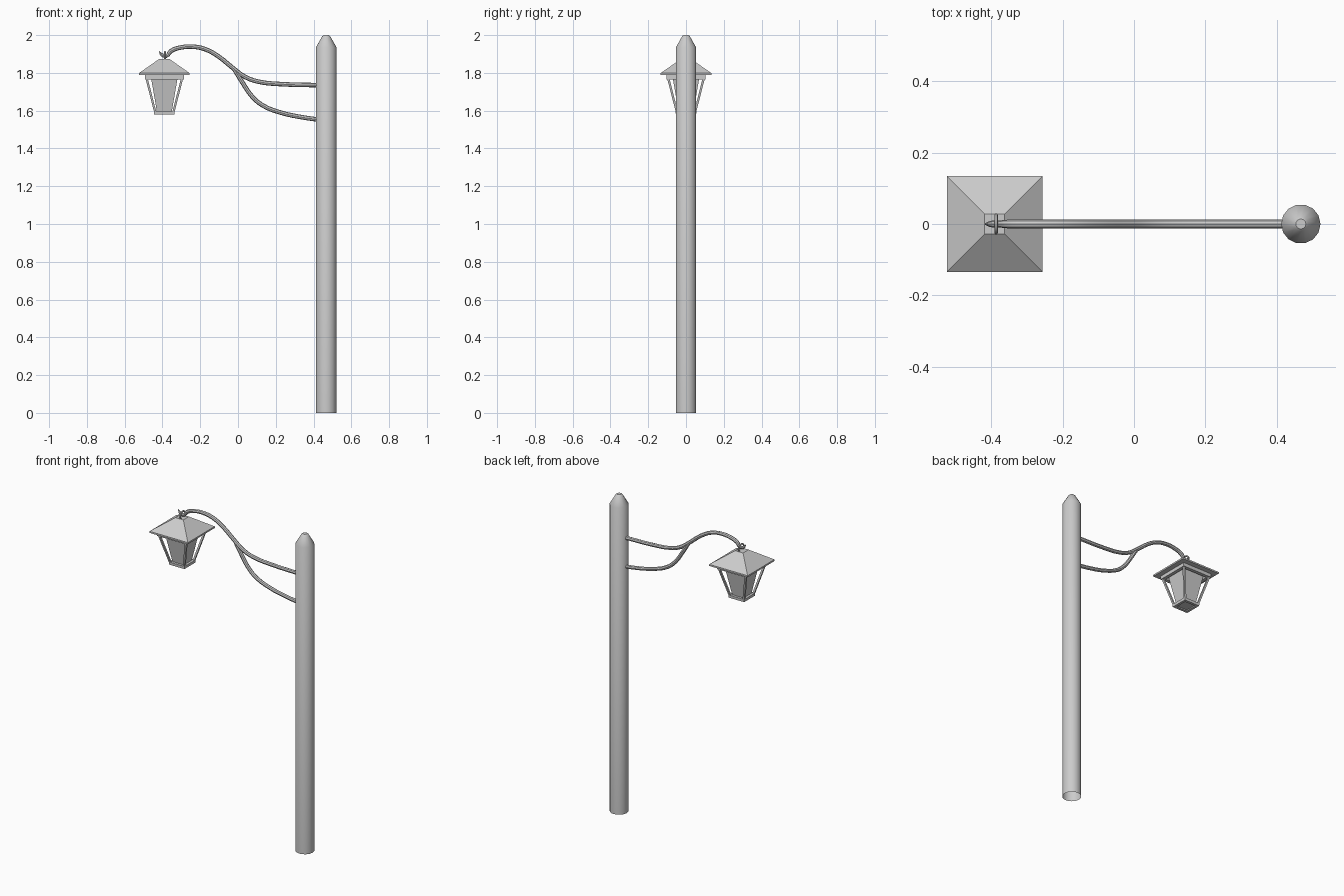
import bpy, bmesh
from math import cos, sin, pi, radians
from mathutils import Vector

if "Cube" in bpy.data.objects:
    bpy.data.objects.remove(bpy.data.objects["Cube"])

POLE_X, LAMP_X = 0.467, -0.39


def finish(name, bm, smooth=False):
    bmesh.ops.recalc_face_normals(bm, faces=bm.faces)
    me = bpy.data.meshes.new(name)
    bm.to_mesh(me)
    bm.free()
    ob = bpy.data.objects.new(name, me)
    bpy.context.collection.objects.link(ob)
    if smooth:
        shade(ob)
    return ob


def shade(ob):
    bpy.ops.object.select_all(action='DESELECT')
    ob.select_set(True)
    bpy.context.view_layer.objects.active = ob
    bpy.ops.object.shade_smooth_by_angle(angle=radians(35))


def loft(bm, rings, loop=False, caps=(True, True)):
    """Skin a list of equal-length point rings."""
    vs = [[bm.verts.new(p) for p in r] for r in rings]
    n = len(vs[0])
    pairs = list(zip(vs, vs[1:])) + ([(vs[-1], vs[0])] if loop else [])
    for a, b in pairs:
        for i in range(n):
            j = (i + 1) % n
            bm.faces.new((a[i], a[j], b[j], b[i]))
    if not loop:
        for use, r in zip(caps, (vs[0], vs[-1])):
            if use:
                bm.faces.new(r)


def polygon(x, y, r, z, n):
    return [(x + r * cos(2 * pi * i / n), y + r * sin(2 * pi * i / n), z) for i in range(n)]


def square(h, z, x=LAMP_X, y=0):
    return [(x - h, y - h, z), (x + h, y - h, z), (x + h, y + h, z), (x - h, y + h, z)]


def square_part(name, profile, loop=False):
    bm = bmesh.new()
    loft(bm, [square(h, z) for h, z in profile], loop)
    return finish(name, bm)


def tube(name, pts, radius, radii=None):
    cu = bpy.data.curves.new(name, 'CURVE')
    cu.dimensions = '3D'
    cu.bevel_depth, cu.bevel_resolution, cu.resolution_u = radius, 2, 3
    cu.use_fill_caps = True
    sp = cu.splines.new('BEZIER')
    sp.bezier_points.add(len(pts) - 1)
    for i, (bp, (x, z)) in enumerate(zip(sp.bezier_points, pts)):
        bp.co = (x, 0, z)
        bp.handle_left_type = bp.handle_right_type = 'AUTO'
        bp.radius = radii[i] if radii else 1
    tmp = bpy.data.objects.new(name + "_path", cu)
    bpy.context.collection.objects.link(tmp)
    bpy.context.view_layer.update()
    me = bpy.data.meshes.new_from_object(tmp.evaluated_get(bpy.context.evaluated_depsgraph_get()))
    bpy.data.objects.remove(tmp)
    ob = bpy.data.objects.new(name, me)
    bpy.context.collection.objects.link(ob)
    shade(ob)


# Pole with tapered top, open underneath
bm = bmesh.new()
loft(bm, [polygon(POLE_X, 0, r, z, 14) for r, z in
          ((0.055, 0), (0.055, 1.935), (0.021, 1.994), (0.014, 2.0))], caps=(False, True))
finish("pole", bm, True)

# Curved arm ending in an upturned pointed hook, and its lower brace
arm = [(-0.418, 1.915), (-0.403, 1.896), (-0.38, 1.889), (-0.355, 1.916), (-0.30, 1.935),
       (-0.243, 1.939), (-0.175, 1.926), (-0.106, 1.889), (-0.026, 1.825), (0.037, 1.779),
       (0.106, 1.754), (0.22, 1.741), (0.43, 1.735)]
tube("arm", arm, 0.012, [0.1, 0.75, 0.8] + [1] * 10)
tube("arm_brace", [(-0.02, 1.82), (0.026, 1.745), (0.074, 1.676), (0.127, 1.630),
                   (0.222, 1.591), (0.328, 1.567), (0.43, 1.552)], 0.012)

# Hanging ring on the lantern roof
bm = bmesh.new()
rings = []
for i in range(16):
    a = 2 * pi * i / 16
    rings.append([(-0.386 + 0.005 * cos(b), (0.025 + 0.005 * sin(b)) * cos(a),
                   1.886 + (0.025 + 0.005 * sin(b)) * sin(a))
                  for b in (2 * pi * k / 6 for k in range(6))])
loft(bm, rings, loop=True)
finish("hanging_ring", bm, True)

# Lantern roof, frames and tapered glass body
square_part("lantern_roof", [(0.098, 1.788), (0.134, 1.789), (0.134, 1.799), (0.028, 1.873)])
square_part("lantern_top_frame", [(0.103, 1.766), (0.103, 1.789), (0.082, 1.789), (0.082, 1.766)], True)
square_part("lantern_bottom_frame", [(0.054, 1.58), (0.055, 1.597), (0.038, 1.597), (0.038, 1.58)], True)
square_part("lantern_glass", [(0.038, 1.587), (0.073, 1.789)])

# Slanted corner bars
bm = bmesh.new()
for sx in (-1, 1):
    for sy in (-1, 1):
        loft(bm, [square(0.006, z, LAMP_X + sx * d, sy * d)
                  for d, z in ((0.047, 1.588), (0.095, 1.775))])
finish("lantern_bars", bm)
